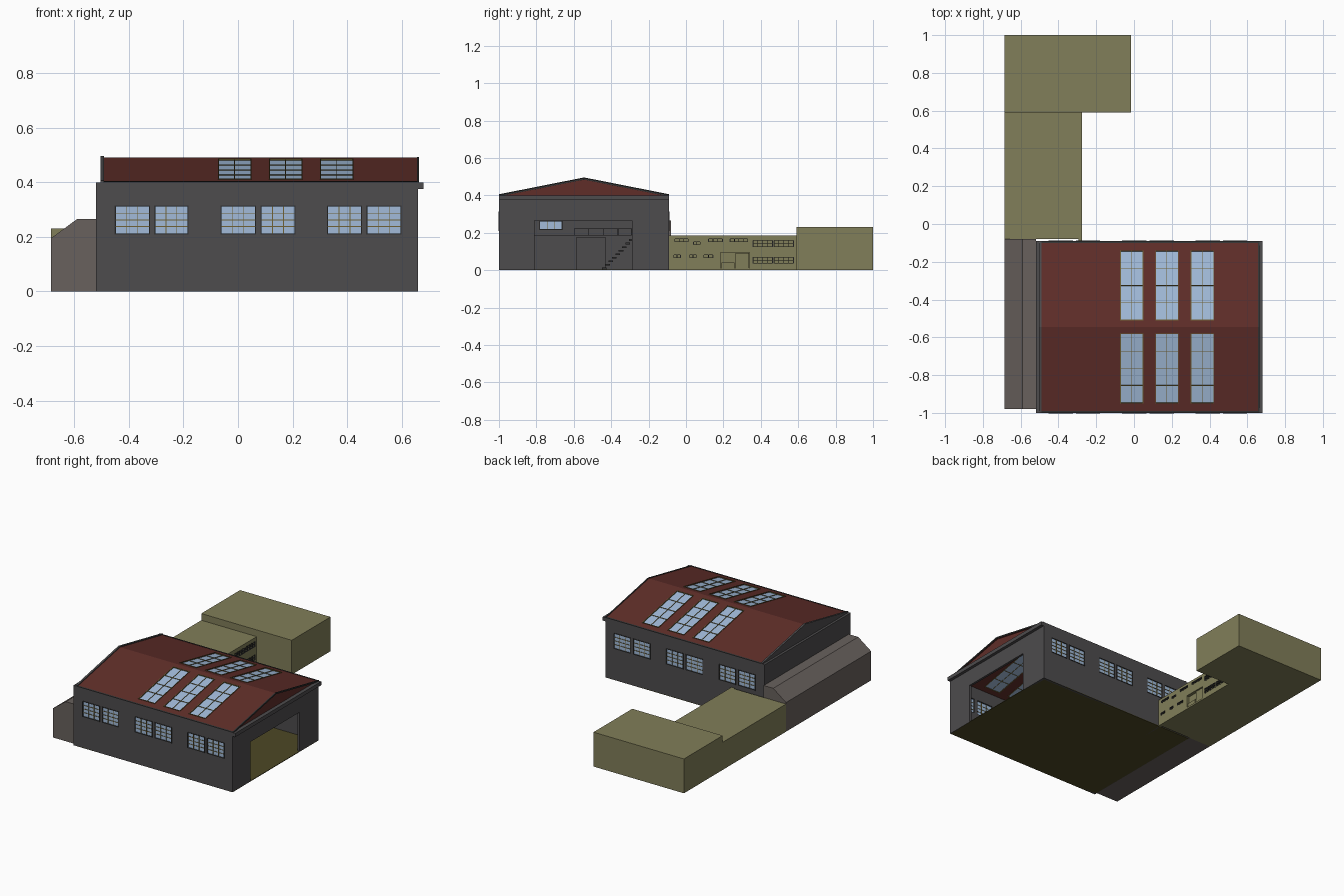
import bpy, bmesh, math
from mathutils import Matrix, Vector

if "Cube" in bpy.data.objects:
    bpy.data.objects.remove(bpy.data.objects["Cube"])


def material(name, rgb):
    m = bpy.data.materials.new(name)
    m.diffuse_color = (*rgb, 1)
    m.use_nodes = True
    m.node_tree.nodes["Principled BSDF"].inputs["Base Color"].default_value = m.diffuse_color
    return m


WALL = material("wall_grey", (0.075, 0.072, 0.075))
TRIM = material("dark_trim", (0.035, 0.035, 0.035))
ROOF = material("roof_red", (0.115, 0.027, 0.022))
GLASS = material("glass_blue", (0.36, 0.50, 0.70))
BAR = material("bar_ochre", (0.16, 0.12, 0.035))
OLIVE = material("olive", (0.22, 0.21, 0.10))
FLOOR = material("floor_olive", (0.075, 0.065, 0.018))
BROWN = material("side_brown", (0.14, 0.12, 0.11))


def finish(name, bm, mat, frame):
    bmesh.ops.recalc_face_normals(bm, faces=bm.faces[:])
    me = bpy.data.meshes.new(name)
    bm.to_mesh(me)
    bm.free()
    me.materials.append(mat)
    ob = bpy.data.objects.new(name, me)
    ob.matrix_world = frame
    bpy.context.collection.objects.link(ob)
    return ob


def boxes(name, items, mat, frame=Matrix()):
    """One mesh of boxes given as (x0, x1, y0, y1, z0, z1)."""
    bm = bmesh.new()
    for x0, x1, y0, y1, z0, z1 in items:
        m = Matrix.Translation(((x0 + x1) / 2, (y0 + y1) / 2, (z0 + z1) / 2))
        bmesh.ops.create_cube(bm, size=1, matrix=m @ Matrix.Diagonal((x1 - x0, y1 - y0, z1 - z0, 1)))
    return finish(name, bm, mat, frame)


def prism(name, profile, depth, mat, frame):
    bm = bmesh.new()
    f = bm.faces.new([bm.verts.new((a, b, 0)) for a, b in profile])
    r = bmesh.ops.extrude_face_region(bm, geom=[f])
    bmesh.ops.translate(bm, verts=[v for v in r["geom"] if isinstance(v, bmesh.types.BMVert)], vec=(0, 0, -depth))
    return finish(name, bm, mat, frame)


def plane_frame(origin, u, v):
    """Local x, y lie in the surface; local z points outward."""
    u, v = Vector(u).normalized(), Vector(v).normalized()
    m = Matrix((u, v, u.cross(v))).transposed().to_4x4()
    return Matrix.Translation(origin) @ m


def panel(name, w, h, holes, thick, mat, frame):
    """Flat slab with rectangular holes (a0, a1, b0, b1)."""
    us = sorted({0, w, *[q for k in holes for q in k[:2]]})
    vs = sorted({0, h, *[q for k in holes for q in k[2:]]})
    bm = bmesh.new()
    grid = {(a, b): bm.verts.new((a, b, 0)) for a in us for b in vs}
    for a0, a1 in zip(us, us[1:]):
        for b0, b1 in zip(vs, vs[1:]):
            ca, cb = (a0 + a1) / 2, (b0 + b1) / 2
            if not any(k[0] < ca < k[1] and k[2] < cb < k[3] for k in holes):
                bm.faces.new([grid[p] for p in ((a0, b0), (a1, b0), (a1, b1), (a0, b1))])
    cells = bm.faces[:]
    r = bmesh.ops.extrude_face_region(bm, geom=cells, use_keep_orig=True)
    bmesh.ops.translate(bm, verts=[v for v in r["geom"] if isinstance(v, bmesh.types.BMVert)], vec=(0, 0, -thick))
    return finish(name, bm, mat, frame)


def window(name, hole, cols, rows, frame, z=0.0, bar=0.003, bar_mat=BAR, edge_mat=TRIM):
    a0, a1, b0, b1 = hole
    boxes(name + "_glass", [(a0, a1, b0, b1, z - 0.006, z - 0.003)], GLASS, frame)
    bars = []
    for i in range(1, cols):
        c = a0 + (a1 - a0) * i / cols
        bars.append((c - bar / 2, c + bar / 2, b0, b1, z - 0.008, z))
    for j in range(1, rows):
        c = b0 + (b1 - b0) * j / rows
        bars.append((a0, a1, c - bar / 2, c + bar / 2, z - 0.008, z))
    boxes(name + "_bars", bars, bar_mat, frame)
    t = 0.004
    boxes(name + "_frame", [(a0 - t, a0, b0 - t, b1 + t, z - 0.01, z + 0.003), (a1, a1 + t, b0 - t, b1 + t, z - 0.01, z + 0.003),
                            (a0, a1, b0 - t, b0, z - 0.01, z + 0.003), (a0, a1, b1, b1 + t, z - 0.01, z + 0.003)], edge_mat, frame)


# Hall extents
X0, X1, Y0, Y1, H, RIDGE = -0.52, 0.66, -1.0, -0.09, 0.40, 0.49
YM, T = (Y0 + Y1) / 2, 0.015
UP = (0, 0, 1)

# Long walls with three pairs of windows each
spans = [(-0.448, -0.327), (-0.303, -0.185), (-0.06, 0.062), (0.086, 0.207), (0.33, 0.45), (0.474, 0.595)]
for side, fr in (("front", plane_frame((X0, Y0, 0), (1, 0, 0), UP)),
                 ("back", plane_frame((X1, Y1, 0), (-1, 0, 0), UP))):
    holes = [((a - X0, b - X0) if side == "front" else (X1 - b, X1 - a)) + (0.213, 0.311) for a, b in spans]
    panel(side + "_wall", X1 - X0, H, holes, T, WALL, fr)
    for i, k in enumerate(holes):
        window(f"{side}_window_{i}", k, 3, 4, fr)

# End walls: doorway on the right, gable parapet on the left
right = plane_frame((X1, Y0, 0), (0, 1, 0), UP)
panel("doorway_wall", Y1 - Y0, H, [(0.19, 0.71, 0, 0.265)], T, WALL, right)
boxes("end_cornice", [(X1 - 0.005, 0.68, Y0, Y1, 0.375, H)], WALL)
boxes("left_wall", [(X0, X0 + 0.02, Y0, Y1, 0, H)], WALL)
gable = [(0, 0), (Y1 - Y0, 0), (YM - Y0, RIDGE - H)]
prism("right_gable", gable, 0.01, ROOF, plane_frame((X1 - 0.005, Y0, H), (0, 1, 0), UP))
prism("left_gable", [(0, 0), (Y1 - Y0, 0), (Y1 - Y0, 0.006), (YM - Y0, 0.096), (0, 0.006)], 0.013, WALL,
      plane_frame((-0.491, Y0, H), (0, 1, 0), UP))
boxes("hall_floor", [(X0, X1, Y0, Y1, 0, 0.004)], FLOOR)

# Roof slopes with skylights, eaves and rake trim
half, rise = YM - Y0, RIDGE - H
slope = math.hypot(half, rise)
RX0 = -0.495
lights = [(-0.07, 0.045), (0.117, 0.232), (0.304, 0.42)]
for side, fr in (("front", plane_frame((RX0, Y0, H), (1, 0, 0), (0, half, rise))),
                 ("back", plane_frame((X1, Y1, H), (-1, 0, 0), (0, -half, rise)))):
    holes = [((a - RX0, b - RX0) if side == "front" else (X1 - b, X1 - a)) + (0.055, 0.425) for a, b in lights]
    panel(side + "_roof", X1 - RX0, slope, holes, 0.008, ROOF, fr)
    for i, k in enumerate(holes):
        window(f"{side}_skylight_{i}", k, 2, 4, fr, edge_mat=BAR)
    a = X1 - RX0 if side == "front" else 0
    boxes(side + "_roof_trim", [(a - 0.004, a + 0.004, 0, slope, -0.006, 0.003),
                                (0, X1 - RX0, 0, 0.01, -0.006, 0.002)], TRIM, fr)

# Mezzanine office, railing and stairs inside the hall
boxes("mezzanine_deck", [(X0 + 0.02, -0.27, Y0 + T, Y1 - T, 0.175, 0.185)], WALL)
boxes("mezzanine_walls", [(-0.29, -0.275, Y0 + T, -0.585, 0, 0.175), (-0.29, -0.275, -0.43, Y1 - T, 0, 0.175)], WALL)
office = plane_frame((X0 + 0.02, Y0, 0), (0, 1, 0), UP)
window("office_window", (0.22, 0.335, 0.22, 0.26), 3, 1, office, z=0.007)
boxes("railing", [(-0.28, -0.275, y, y + 0.004, 0.185, 0.22) for y in (-0.6, -0.522, -0.444, -0.366, -0.294)]
      + [(-0.28, -0.275, -0.6, -0.29, 0.22, 0.224)], TRIM)
boxes("stairs", [(-0.275, -0.21, -0.45 + 0.018 * i, -0.425 + 0.018 * i, 0.019 * i + 0.005, 0.019 * i + 0.014)
                 for i in range(9)], TRIM)

# Lean-to on the left side
prism("lean_to", [(-0.685, 0), (X0, 0), (X0, 0.265), (-0.59, 0.265), (-0.685, 0.195)], 0.90, BROWN,
      plane_frame((0, -0.98, 0), (1, 0, 0), UP))

# Office wing and end block
AX = -0.275
boxes("end_block", [(-0.685, -0.015, 0.59, 1.0, 0, 0.23)], OLIVE)
boxes("wing_body", [(-0.685, AX - 0.02, -0.08, 0.59, 0, 0.185)], OLIVE)
wing = plane_frame((AX, -0.09, 0), (0, 1, 0), UP)
small = [(-0.06, 0.012, 0.152, 0.168), (0.04, 0.076, 0.137, 0.152), (0.12, 0.195, 0.152, 0.168),
         (0.235, 0.33, 0.152, 0.168), (-0.065, -0.03, 0.066, 0.082), (0.02, 0.055, 0.066, 0.082),
         (0.095, 0.145, 0.066, 0.082)]
large = [(a, a + 0.105, b, b + 0.034) for a in (0.358, 0.47) for b in (0.036, 0.125)]
shift = lambda k: (k[0] + 0.09, k[1] + 0.09, k[2], k[3])
entry = (0.185, 0.34, 0.012, 0.095)
panel("wing_facade", 0.68, 0.185, [shift(k) for k in small + large + [entry]], 0.02, OLIVE, wing)
for i, k in enumerate(small + large):
    a0, a1, b0, b1 = shift(k)
    rows = 2 if k in large else 1
    n = 4 if k in large else max(2, round((a1 - a0) / 0.022))
    bars = [(a0 + (a1 - a0) * j / n - 0.002, a0 + (a1 - a0) * j / n + 0.002, b0, b1, -0.008, 0.001) for j in range(n + 1)]
    bars += [(a0, a1, b - 0.0015, b + 0.0015, -0.008, 0.001) for b in [b0 + (b1 - b0) * j / rows for j in range(rows + 1)]]
    boxes(f"wing_window_{i}", bars, TRIM, wing)
a0, a1, b0, b1 = shift(entry)
boxes("entry_doors", [(a0 + 0.004, a0 + 0.075, b0, 0.04, -0.018, -0.006), ((a0 + a1) / 2 + 0.003, a1 - 0.004, b0, b1 - 0.004, -0.018, -0.006)], OLIVE, wing)
